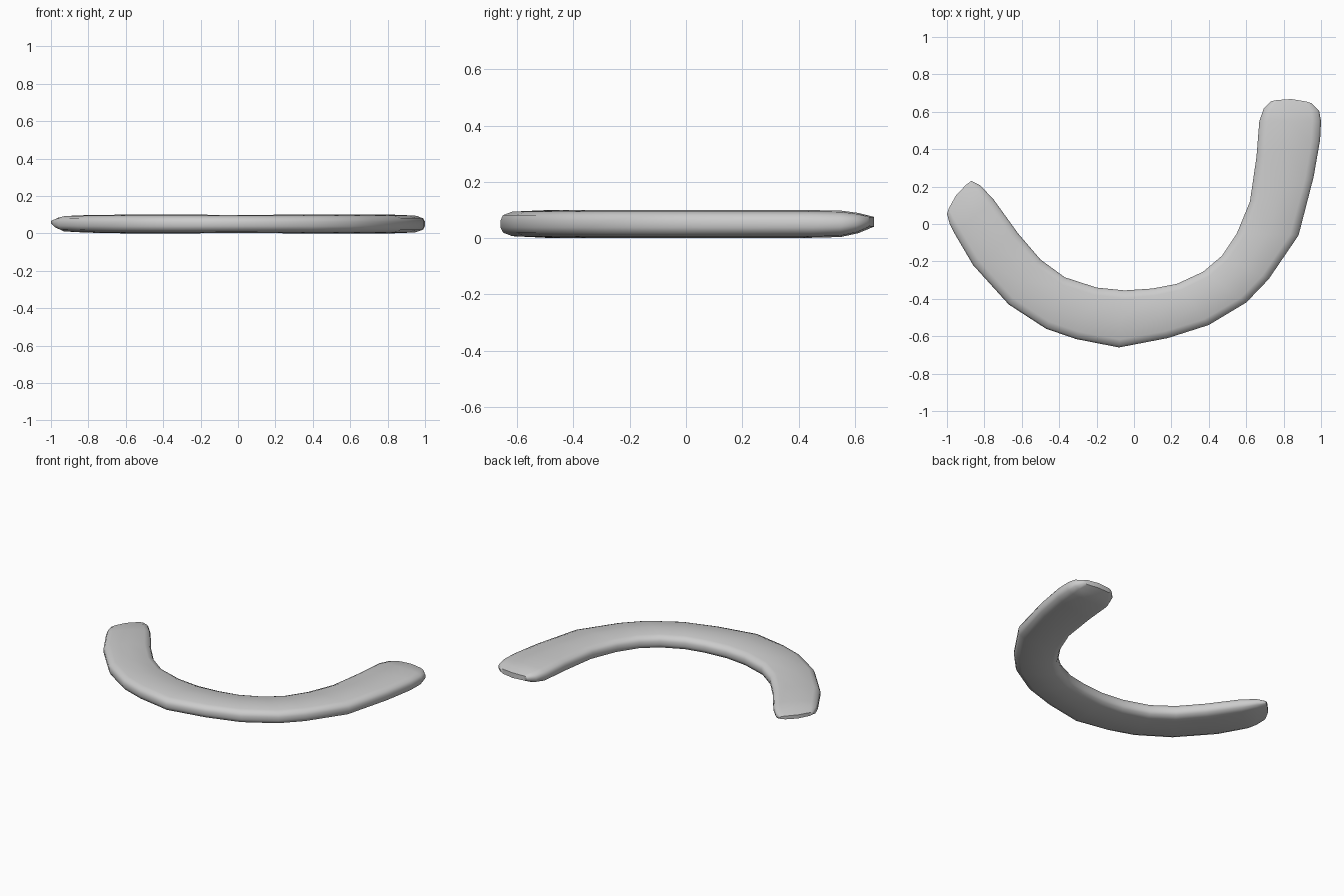
import bpy, bmesh
from mathutils import Vector

# Stations along the arc: outer xy, inner xy, thickness factor, end bulge
stations = [
    (-1.00, 0.055, -0.87, 0.23, 0.25, 0.02),
    (-0.985, 0.00, -0.82, 0.205, 0.65, 0),
    (-0.96, -0.05, -0.75, 0.13, 0.90, 0),
    (-0.86, -0.22, -0.62, -0.05, 0.97, 0),
    (-0.67, -0.43, -0.50, -0.19, 1.0, 0),
    (-0.47, -0.56, -0.37, -0.285, 1.0, 0),
    (-0.31, -0.615, -0.20, -0.34, 1.0, 0),
    (-0.08, -0.66, -0.05, -0.355, 0.97, 0),
    (0.18, -0.61, 0.10, -0.345, 0.98, 0),
    (0.40, -0.54, 0.23, -0.32, 1.0, 0),
    (0.60, -0.42, 0.37, -0.255, 1.0, 0),
    (0.72, -0.295, 0.47, -0.17, 1.0, 0),
    (0.88, -0.06, 0.55, -0.05, 1.0, 0),
    (0.96, 0.25, 0.62, 0.12, 1.0, 0),
    (0.995, 0.45, 0.655, 0.36, 1.0, 0),
    (1.00, 0.55, 0.67, 0.55, 0.94, 0),
    (0.99, 0.605, 0.695, 0.62, 0.72, 0),
    (0.95, 0.645, 0.73, 0.655, 0.35, -0.018),
]
# Cross-section: position across the width, height from the middle
section = [(0, 0.012), (0.03, 0.032), (0.14, 0.045), (0.5, 0.05),
           (0.86, 0.045), (0.97, 0.032), (1, 0.012)]
section += [(t, -z) for t, z in reversed(section)]

# Loft the curved bar
bm = bmesh.new()
rings = []
for ox, oy, ix, iy, k, bulge in stations:
    a, b = Vector((ox, oy, 0)), Vector((ix, iy, 0))
    d = (b - a).normalized()
    n = Vector((-d.y, d.x, 0)) * bulge
    centre = 0.05 + 0.012 * (1 - k)
    rings.append([bm.verts.new(a.lerp(b, t) + n * 4 * t * (1 - t)
                  + Vector((0, 0, centre + z * k))) for t, z in section])
m = len(section)
for r, s in zip(rings, rings[1:]):
    for i in range(m):
        j = (i + 1) % m
        bm.faces.new((r[i], r[j], s[j], s[i]))

# Close the thin ends with strips of quads
for r in (rings[0], rings[-1]):
    for i in range(m // 2 - 1):
        bm.faces.new((r[i], r[i + 1], r[m - 2 - i], r[m - 1 - i]))
bmesh.ops.recalc_face_normals(bm, faces=bm.faces[:])

mesh = bpy.data.meshes.new("curved_bar")
bm.to_mesh(mesh)
bm.free()
bar = bpy.data.objects.new("curved_bar", mesh)
bpy.context.collection.objects.link(bar)
bpy.context.view_layer.objects.active = bar
bar.select_set(True)
bpy.ops.object.shade_smooth_by_angle(angle=0.9)
